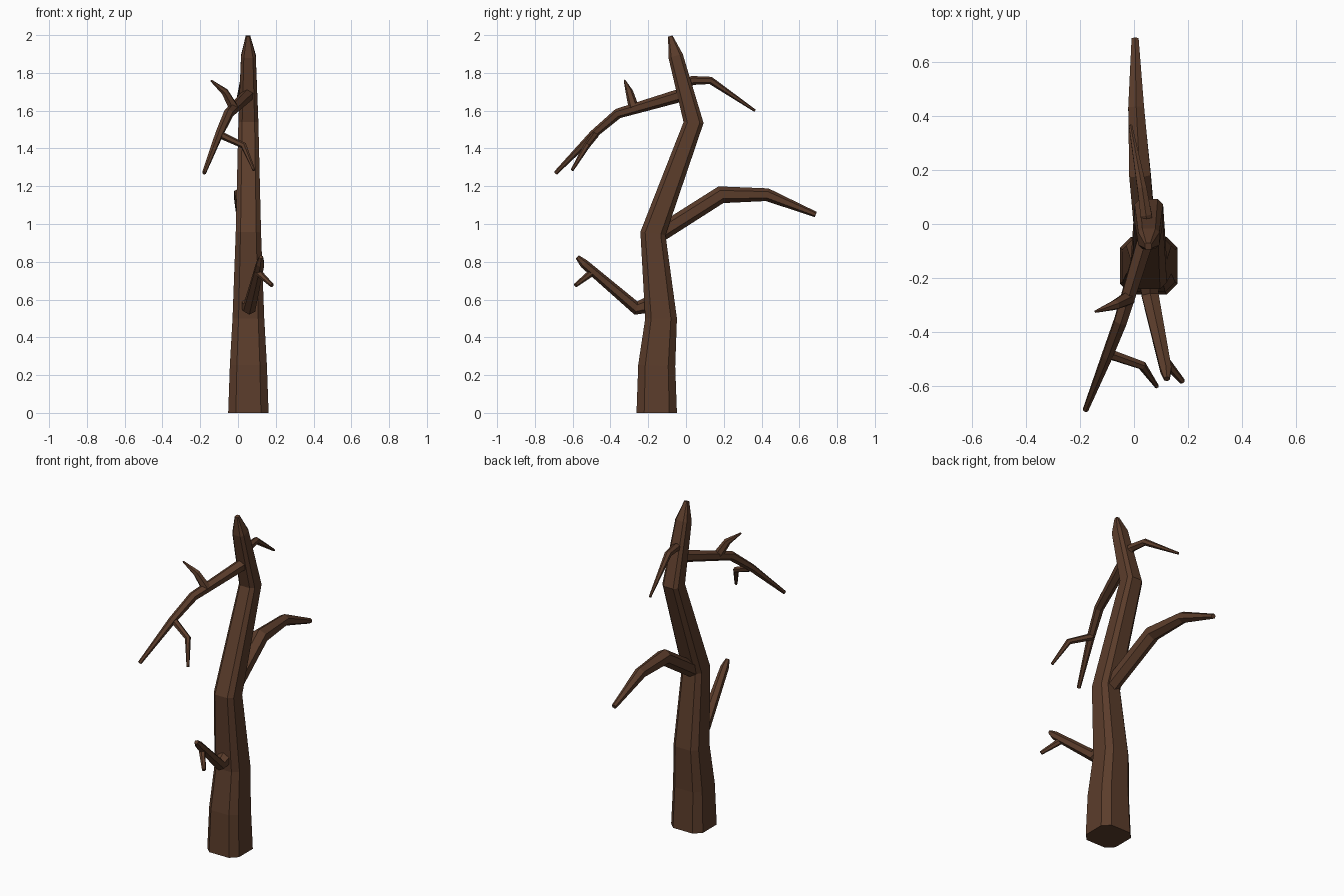
import bpy, bmesh, math
from mathutils import Vector

if "Cube" in bpy.data.objects:
    bpy.data.objects.remove(bpy.data.objects["Cube"])

bark = bpy.data.materials.new("bark")
bark.diffuse_color = (0.105, 0.046, 0.024, 1)
bark.use_nodes = True
bark.node_tree.nodes["Principled BSDF"].inputs["Base Color"].default_value = bark.diffuse_color

# Cross-sections: chamfered square for the trunk, hexagon for branches
C = 0.62
OCTAGON = [(1, -C), (1, C), (C, 1), (-C, 1), (-1, C), (-1, -C), (-C, -1), (C, -1)]
HEXAGON = [(math.cos(math.radians(60 * i + 30)), math.sin(math.radians(60 * i + 30)))
           for i in range(6)]


def limb(name, path, section):
    """Flat-faced tapered tube through (x, y, z, radius) points."""
    pts = [Vector(p[:3]) for p in path]
    segs = [(b - a).normalized() for a, b in zip(pts, pts[1:])]
    bm = bmesh.new()
    rings = []
    for i, p in enumerate(pts):
        t = (segs[max(i - 1, 0)] + segs[min(i, len(segs) - 1)]).normalized()
        u = (Vector((1, 0, 0)) - t * t.x).normalized()
        v = t.cross(u)
        r = path[i][3]
        rings.append([bm.verts.new(p + u * a * r + v * b * r) for a, b in section])
    n = len(section)
    for lo, hi in zip(rings, rings[1:]):
        for k in range(n):
            bm.faces.new((lo[k], lo[(k + 1) % n], hi[(k + 1) % n], hi[k]))
    bm.faces.new(rings[0][::-1])
    bm.faces.new(rings[-1])
    bmesh.ops.recalc_face_normals(bm, faces=bm.faces)
    me = bpy.data.meshes.new(name)
    bm.to_mesh(me)
    bm.free()
    me.materials.append(bark)
    ob = bpy.data.objects.new(name, me)
    bpy.context.collection.objects.link(ob)


# Crooked trunk
limb("trunk", [(.055, -.155, 0, .107), (.055, -.155, .25, .098), (.055, -.132, .5, .084),
               (.055, -.175, .95, .067), (.055, .04, 1.537, .053),
               (.055, -.055, 1.89, .039), (.053, -.083, 1.995, .012)], OCTAGON)

# Low front branch and its twig
limb("low_branch", [(.055, -.16, .585, .05), (.06, -.265, .555, .036),
                    (.118, -.54, .79, .024), (.122, -.575, .825, .012)], HEXAGON)
limb("low_twig", [(.10, -.49, .75, .02), (.18, -.585, .675, .011)], HEXAGON)

# Middle back branch
limb("back_branch", [(.05, -.13, .955, .045), (.022, .185, 1.155, .046),
                     (.008, .43, 1.155, .034), (.004, .687, 1.05, .015)], HEXAGON)

# High front branch with two twigs
limb("high_branch", [(.06, .0, 1.69, .036), (-.05, -.36, 1.585, .027),
                     (-.10, -.49, 1.475, .022), (-.18, -.69, 1.27, .011)], HEXAGON)
limb("high_twig_up", [(-.02, -.275, 1.61, .028), (-.07, -.30, 1.70, .02),
                      (-.143, -.325, 1.76, .005)], HEXAGON)
limb("high_twig_down", [(-.10, -.48, 1.475, .02), (.03, -.525, 1.415, .017),
                        (.085, -.603, 1.285, .008)], HEXAGON)

# Top back branch
limb("top_branch", [(.055, -.03, 1.73, .026), (.045, .035, 1.76, .024),
                    (.03, .13, 1.76, .02), (-.013, .365, 1.60, .007)], HEXAGON)
